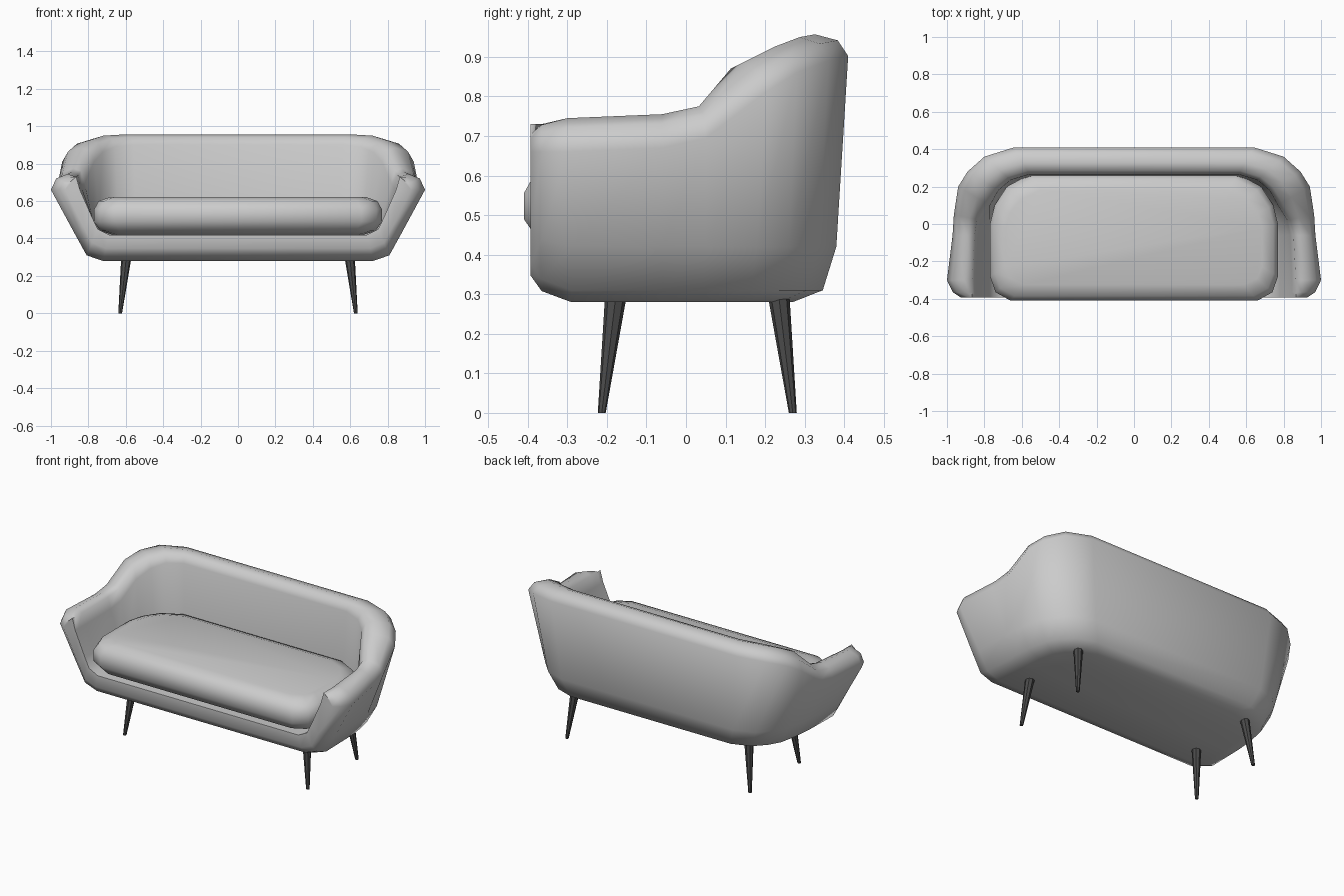
import bpy, bmesh, math
from mathutils import Vector

if "Cube" in bpy.data.objects:
    bpy.data.objects.remove(bpy.data.objects["Cube"])


def make_object(name, bm, angle):
    bmesh.ops.recalc_face_normals(bm, faces=bm.faces[:])
    me = bpy.data.meshes.new(name)
    bm.to_mesh(me)
    bm.free()
    ob = bpy.data.objects.new(name, me)
    bpy.context.collection.objects.link(ob)
    bpy.ops.object.select_all(action='DESELECT')
    bpy.context.view_layer.objects.active = ob
    ob.select_set(True)
    bpy.ops.object.shade_smooth_by_angle(angle=math.radians(angle))
    return ob


def bridge(bm, a, b):
    n = len(a)
    for i in range(n):
        j = (i + 1) % n
        bm.faces.new((a[i], a[j], b[j], b[i]))


# Cross-section of the shell (right half), from underside over the rim to the deck
def section(outer, mid, inner, low, zt, drop):
    O, N, M, L = Vector(outer), Vector(inner), Vector(mid), Vector(low)

    def shrink(v, fx, fy):
        return Vector((v.x * fx, v.y * (fy if v.y > 0 else 1)))

    rows = [(shrink(M, .83, .71), .28), (shrink(M, .93, .91), .31), (M, .42),
            (O, zt - drop), (O.lerp(N, .18), zt - .28 * drop),
            (O.lerp(N, .58), zt), (O.lerp(N, .87), zt - .015), (N, zt - drop),
            (N.lerp(L, .7), .51), (L, .45), (shrink(L, .92, .95), .42)]
    return [Vector((p.x, p.y, z)) for p, z in rows]


# Stations from the arm front to the back: outer rim, outer base, inner rim, inner base, height, shoulder
stations = [
    ((1.0, -.30), (.87, -.29), (.845, -.30), (.75, -.30), .745, .085),
    ((.97, -.06), (.865, -.06), (.835, -.06), (.755, -.06), .755, .085),
    ((.963, .05), (.855, .05), (.82, .02), (.75, .02), .775, .08),
    ((.94, .20), (.83, .18), (.77, .10), (.73, .10), .885, .075),
    ((.89, .28), (.785, .26), (.725, .18), (.69, .175), .925, .065),
    ((.80, .36), (.715, .335), (.66, .235), (.63, .225), .95, .06),
    ((.64, .41), (.59, .38), (.56, .265), (.54, .25), .957, .055),
]
sections = [section(*s) for s in stations]

# Rounded front ends: outer points roll towards the inner edge
partner = {0: 10, 1: 9, 2: 8, 3: 7, 4: 7, 5: 7}
base = sections[0]
for t, y in ((.2, -.365), (.48, -.393)):
    ring = []
    for k, p in enumerate(base):
        q = p.lerp(base[partner[k]], t) if k in partner else p.copy()
        q.y = y
        ring.append(q)
    sections.insert(0, ring)

bm = bmesh.new()
rings = []
for sec in sections:
    right = [bm.verts.new(p) for p in sec]
    left = [bm.verts.new((-p.x, p.y, p.z)) for p in sec]
    rings.append((right, left))
for (r0, l0), (r1, l1) in zip(rings, rings[1:]):
    bridge(bm, r0 + l0[::-1], r1 + l1[::-1])
# Straight back panel
R, L = rings[-1]
for k in range(10):
    bm.faces.new((R[k], R[k + 1], L[k + 1], L[k]))
# Front faces of arms and lower rail
R, L = rings[0]
bm.faces.new((R[0], R[10], L[10], L[0]))
for side in (R, L):
    for k in range(4):
        bm.faces.new((side[k], side[k + 1], side[9 - k], side[10 - k]))
    bm.faces.new((side[4], side[5], side[6]))
make_object("sofa_shell", bm, 75)

# Seat cushion: rounded outline stacked in levels
half = [(.66, -.41), (.74, -.365), (.77, -.28), (.77, 0), (.745, .10),
        (.68, .20), (.56, .265)]
outline = half + [(-x, y) for x, y in reversed(half)]
bm = bmesh.new()
levels = []
for inset, z in ((.10, .42), (.035, .44), (0, .49), (0, .555), (.025, .60), (.085, .622)):
    levels.append([bm.verts.new((x * (1 - inset / .77),
                                 -.07 + (y + .07) * (1 - inset / .34), z))
                   for x, y in outline])
for a, b in zip(levels, levels[1:]):
    bridge(bm, a, b)
bm.faces.new(levels[0])
bm.faces.new(levels[-1])
make_object("seat_cushion", bm, 75)

# Tapered splayed legs
dark = bpy.data.materials.new("dark_wood")
dark.diffuse_color = (.07, .07, .07, 1)
dark.use_nodes = True
dark.node_tree.nodes["Principled BSDF"].inputs["Base Color"].default_value = dark.diffuse_color
for name, y_top, y_bot in (("front_leg", -.178, -.213), ("back_leg", .235, .27)):
    for s, tag in ((1, "right"), (-1, "left")):
        bm = bmesh.new()
        ends = []
        for x, y, z, r in ((.63, y_bot, 0, .01), (.598, y_top, .29, .027)):
            ends.append([bm.verts.new((s * x + r * math.cos(i * math.tau / 8),
                                       y + r * math.sin(i * math.tau / 8), z))
                         for i in range(8)])
        bridge(bm, *ends)
        for e in ends:
            bm.faces.new(e)
        make_object(f"{name}_{tag}", bm, 30).data.materials.append(dark)
